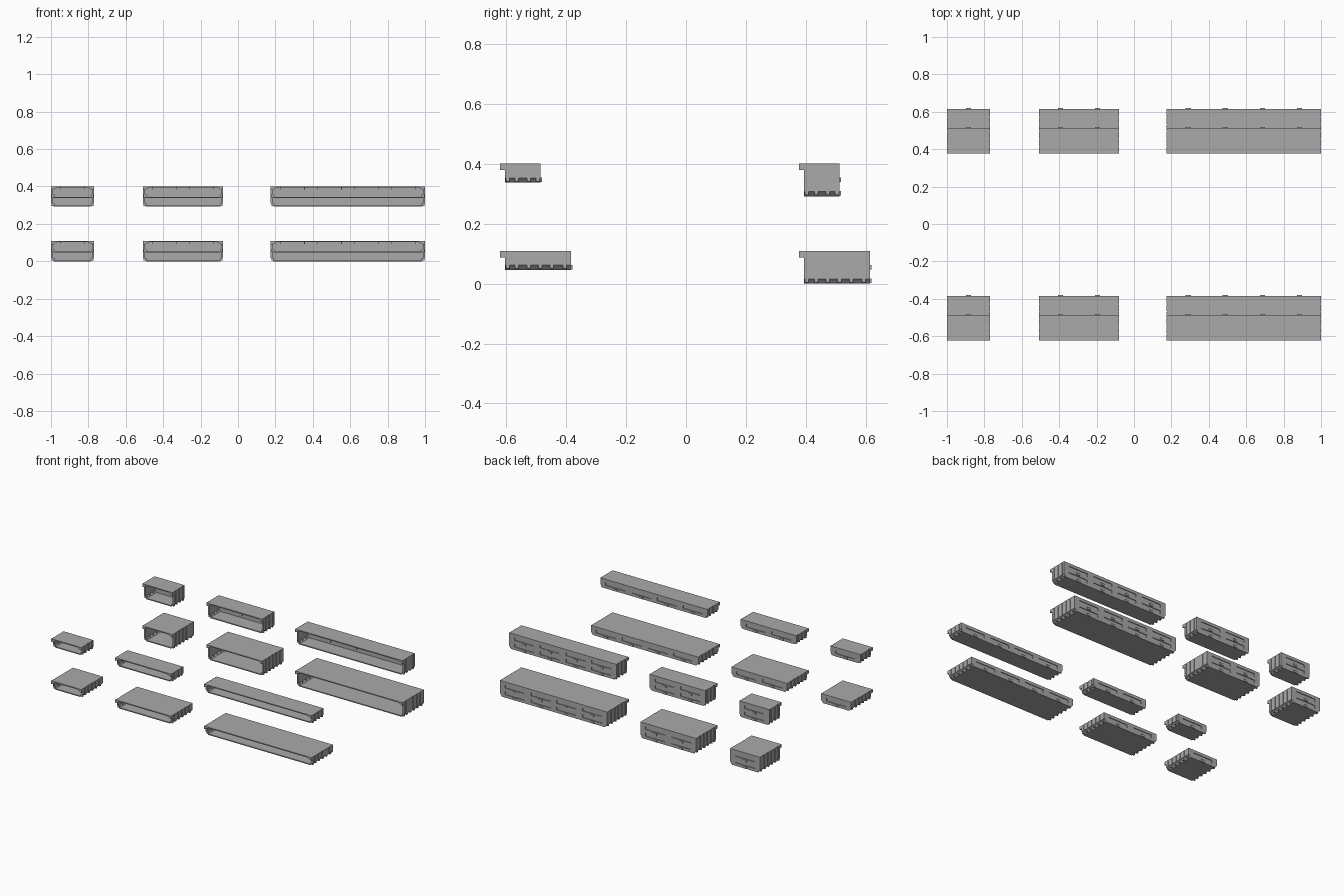
import bpy, bmesh

if "Cube" in bpy.data.objects:
    bpy.data.objects.remove(bpy.data.objects["Cube"])

PITCH = 0.198      # width of one slot column
ROW = 0.046        # height of one slot row
WALL = 0.007

grey = bpy.data.materials.new("mid grey")
grey.diffuse_color = (0.40, 0.40, 0.40, 1)
grey.use_nodes = True
grey.node_tree.nodes["Principled BSDF"].inputs["Base Color"].default_value = grey.diffuse_color


def box(bm, x0, x1, y0, y1, z0, z1):
    v = [bm.verts.new((x, y, z)) for z in (z0, z1)
         for x, y in ((x0, y0), (x1, y0), (x1, y1), (x0, y1))]
    for f in ((3, 2, 1, 0), (4, 5, 6, 7), (0, 1, 5, 4),
              (1, 2, 6, 5), (2, 3, 7, 6), (3, 0, 4, 7)):
        bm.faces.new([v[i] for i in f])


def prism(bm, profile, y0, y1):
    """Solid from an (x, z) outline, extruded along y."""
    a = [bm.verts.new((x, y0, z)) for x, z in profile]
    b = [bm.verts.new((x, y1, z)) for x, z in profile]
    n = len(profile)
    bm.faces.new(a)
    bm.faces.new(b[::-1])
    for i in range(n):
        j = (i + 1) % n
        bm.faces.new((a[j], a[i], b[i], b[j]))


def section(w, z0, z1, c):
    """Box outline with chamfered lower corners."""
    h = w / 2
    return [(-h + c, z0), (h - c, z0), (h, z0 + c), (h, z1), (-h, z1), (-h, z0 + c)]


def shell(bm, w, y0, y1, z0, z1):
    """Hollow sleeve, open at the front and closed at the back."""
    outer = section(w, z0, z1, 0.016)
    inner = section(w - 2 * WALL, z0 + WALL, z1 - WALL, 0.012)
    rings = []
    for prof, y in ((outer, y1), (outer, y0), (inner, y0), (inner, y1 - WALL)):
        rings.append([bm.verts.new((x, y, z)) for x, z in prof])
    for a, b in zip(rings, rings[1:]):
        for i in range(6):
            j = (i + 1) % 6
            bm.faces.new((a[i], a[j], b[j], b[i]))
    bm.faces.new(rings[0][::-1])
    bm.faces.new(rings[3])


def drawer_case(name, xc, y0, z1, cols, rows, depth):
    bm = bmesh.new()
    w = cols * PITCH + 0.033
    h = w / 2
    z0 = z1 - 0.063 - ROW * (rows - 1)
    y1 = y0 + depth
    yf = y0 + 0.017
    ys = y1 - 0.005
    shell(bm, w - 0.008, yf, ys, z0, z1)

    # overhanging front lip with corner gussets
    g = 0.032
    box(bm, -h, h, y0, yf, z1 - WALL, z1)
    for s in (-1, 1):
        prism(bm, [(s * h, z1 - WALL), (s * h, z1 - 0.021), (s * (h - WALL), z1 - 0.021),
                   (s * (h - g), z1 - WALL)][::s], y0, yf)

    # side panels separated by grooves, and blocks along the lower chamfer
    stops = [yf]
    y = y0 + 0.040
    while y < y1 - 0.015:
        stops.append(y)
        y += 0.039
    stops.append(y1)
    for a, b in zip(stops, stops[1:]):
        e = b if b == y1 else b - 0.005
        m = (a + e) / 2
        for s in (-1, 1):
            xs = sorted((s * (h - 0.005), s * h))
            box(bm, *xs, a, e, z0 + 0.018, z1)
            xs = sorted((s * (h - 0.018), s * (h - 0.004)))
            box(bm, *xs, m - 0.006, m + 0.006, z0 + 0.004, z0 + 0.018)

    # back face: frame around recessed slots, bulges inside, small hooks
    centres = [(i - (cols - 1) / 2) * PITCH for i in range(cols)]
    edge = z1
    for r in range(rows):
        zc = z1 - 0.032 - ROW * r
        lo, hi = zc - 0.011, zc + 0.011
        box(bm, -h + 0.004, h - 0.004, ys, y1, hi, edge)
        edge = lo
        left = -h + 0.004
        for cx in centres + [None]:
            right = h - 0.004 if cx is None else cx - 0.075
            box(bm, left, right, ys, y1, lo, hi)
            if cx is not None:
                left = cx + 0.075
                box(bm, cx - 0.075, cx + 0.075, ys - WALL - 0.005, ys - 0.001, lo, hi)
                box(bm, cx - 0.014, cx + 0.014, ys, y1 + 0.005, zc - 0.029, zc - 0.014)
    prism(bm, [(-h + 0.016, z0), (h - 0.016, z0), (h - 0.004, z0 + 0.014),
               (h - 0.004, edge), (-h + 0.004, edge), (-h + 0.004, z0 + 0.014)], ys, y1)

    # guide ribs under the roof
    for cx in centres:
        for d in (-0.065, 0.065):
            box(bm, cx + d - 0.0015, cx + d + 0.0015, yf, ys - WALL, z1 - 0.017, z1 - WALL + 0.001)

    bmesh.ops.recalc_face_normals(bm, faces=bm.faces)
    me = bpy.data.meshes.new(name)
    bm.to_mesh(me)
    bm.free()
    me.materials.append(grey)
    ob = bpy.data.objects.new(name, me)
    ob.location.x = xc
    bpy.context.collection.objects.link(ob)


# three widths, two heights, two depths
for cols, xc, wname in ((1, -0.8845, "narrow"), (2, -0.2935, "medium"), (4, 0.5875, "wide")):
    for rows, y0, hname in ((1, -0.622, "low"), (2, 0.378, "tall")):
        for depth, z1, dname in ((0.135, 0.401, "shallow"), (0.237, 0.109, "deep")):
            drawer_case(f"{wname}_{hname}_{dname}_case", xc, y0, z1, cols, rows, depth)
